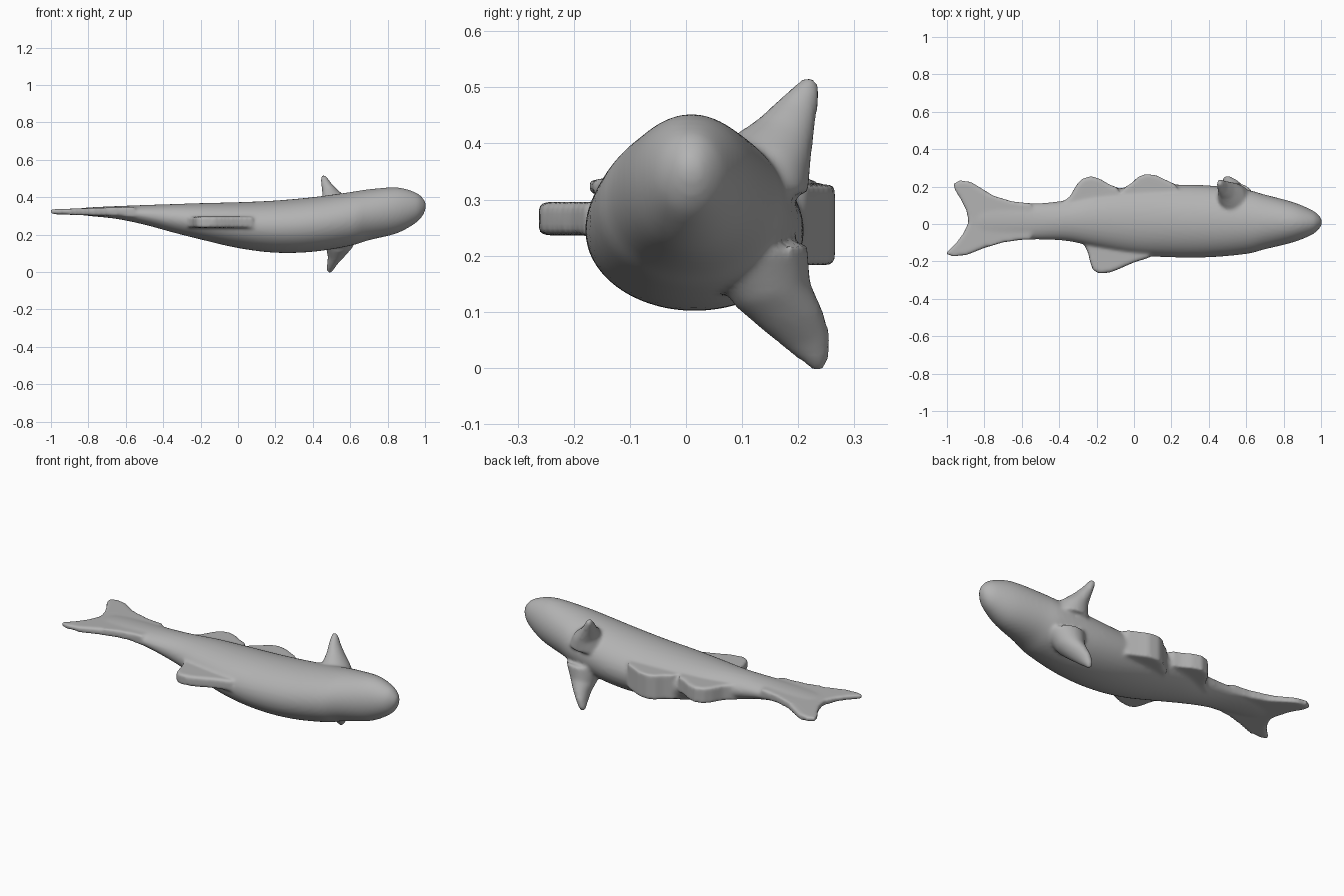
import bpy, bmesh, math
from mathutils import Vector

cube = bpy.data.objects.get("Cube")
if cube:
    bpy.data.objects.remove(cube, do_unlink=True)

grey = bpy.data.materials.new("soft grey")
grey.use_nodes = True
grey.diffuse_color = (0.45, 0.45, 0.45, 1)
grey.node_tree.nodes["Principled BSDF"].inputs["Base Color"].default_value = (0.45, 0.45, 0.45, 1)


def finish(bm, name):
    bmesh.ops.recalc_face_normals(bm, faces=bm.faces)
    mesh = bpy.data.meshes.new(name)
    bm.to_mesh(mesh)
    bm.free()
    ob = bpy.data.objects.new(name, mesh)
    bpy.context.collection.objects.link(ob)
    mesh.materials.append(grey)
    return ob


def refine(rows, steps=5):
    """Catmull-Rom interpolation of section rows."""
    rows = [Vector(r) for r in rows]
    out = []
    for i in range(len(rows) - 1):
        a, b, c, d = rows[max(i - 1, 0)], rows[i], rows[i + 1], rows[min(i + 2, len(rows) - 1)]
        for s in range(steps):
            t = s / steps
            out.append(0.5 * (2 * b + (c - a) * t + (2 * a - 5 * b + 4 * c - d) * t * t
                              + (3 * b - a - 3 * c + d) * t ** 3))
    return out + [rows[-1]]


def loft(name, sections, u, v, sides=32):
    """Skin ellipses given as (centre, radius along u, radius along v)."""
    bm = bmesh.new()
    u, v = Vector(u), Vector(v)
    rings = []
    for c, a, b in sections:
        rings.append([bm.verts.new(c + u * a * math.cos(k * math.tau / sides)
                                   + v * b * math.sin(k * math.tau / sides)) for k in range(sides)])
    for r, s in zip(rings, rings[1:]):
        for k in range(sides):
            n = (k + 1) % sides
            bm.faces.new((r[k], r[n], s[n], s[k]))
    bm.faces.new(rings[0])
    bm.faces.new(rings[-1])
    return finish(bm, name)


def fin_plate(name, outline, mid, half):
    """Plate from an x-y outline; mid(x) and half(x) give its height and half thickness."""
    bm = bmesh.new()
    top = [bm.verts.new((x, y, mid(x) + half(x))) for x, y in outline]
    low = [bm.verts.new((x, y, mid(x) - half(x))) for x, y in outline]
    n = len(outline)
    for k in range(n):
        j = (k + 1) % n
        bm.faces.new((top[k], top[j], low[j], low[k]))
    faces = [bm.faces.new(top), bm.faces.new(low)]
    bmesh.ops.triangulate(bm, faces=faces)
    return finish(bm, name)


# Body: x, y max, y min, z max, z min
profile = [
    (1.005, .02, .0, .365, .345), (.99, .045, -.025, .393, .305), (.95, .075, -.058, .425, .262),
    (.85, .117, -.098, .452, .207), (.7, .157, -.135, .442, .17), (.6, .183, -.16, .427, .14),
    (.4, .206, -.178, .4, .108), (.2, .21, -.178, .382, .103), (0, .2, -.165, .373, .128),
    (-.2, .17, -.125, .368, .174), (-.35, .13, -.092, .363, .212), (-.5, .112, -.083, .358, .253),
    (-.65, .115, -.083, .352, .284), (-.8, .1, -.07, .345, .3), (-.87, .05, -.03, .335, .31)]
# interpolate in pieces because vectors are limited to four components of geometry
ys = refine([(p[0], p[1], p[2]) for p in profile])
zs = refine([(p[0], p[3], p[4]) for p in profile])
body = loft("fish", [(Vector((a.x, (a.y + a.z) / 2, (b.y + b.z) / 2)), (a.y - a.z) / 2, (b.y - b.z) / 2)
                     for a, b in zip(ys, zs)], (0, 1, 0), (0, 0, 1), 48)

# Forked tail fin, thinning towards its tips
tail = fin_plate("tail_fin", [
    (-.55, .11), (-.65, .12), (-.75, .15), (-.81, .187), (-.87, .224), (-.93, .235), (-.965, .215),
    (-.96, .185), (-.925, .13), (-.895, .07), (-.885, .01), (-.91, -.045), (-.95, -.1), (-1.01, -.158),
    (-.97, -.173), (-.9, -.168), (-.8, -.128), (-.7, -.098), (-.6, -.084), (-.55, -.084)],
    lambda x: .322, lambda x: .013 + .03 * max(0, x + 1))

# Dorsal fin
dorsal = fin_plate("dorsal_fin", [
    (.1, -.1), (.08, -.18), (.0, -.205), (-.08, -.24), (-.13, -.26), (-.19, -.263), (-.22, -.245),
    (-.235, -.2), (-.245, -.155), (-.28, -.08)],
    lambda x: .266, lambda x: .03)

# Pelvic and anal fins on the belly side
pelvic = fin_plate("pelvic_fin", [
    (.25, .15), (.22, .212), (.17, .235), (.12, .26), (.06, .267), (.02, .25), (-.01, .22),
    (-.05, .195), (-.1, .12)],
    lambda x: .255, lambda x: .072)
anal = fin_plate("anal_fin", [
    (-.06, .12), (-.09, .195), (-.13, .21), (-.18, .24), (-.23, .256), (-.28, .24), (-.31, .205),
    (-.34, .15), (-.4, .1)],
    lambda x: .285, lambda x: .045)

# Pectoral fins, one on each flank
upper = loft("pectoral_upper", [
    (Vector((.53, .13, .33)), .10, .09), (Vector((.52, .15, .39)), .07, .075),
    (Vector((.495, .178, .43)), .045, .052), (Vector((.473, .2, .47)), .028, .036),
    (Vector((.461, .217, .5)), .02, .022), (Vector((.457, .222, .518)), .009, .012)],
    (1, 0, 0), (0, .97, -.25))
lower = loft("pectoral_lower", [
    (Vector((.55, .13, .2)), .1, .09), (Vector((.54, .155, .13)), .07, .07),
    (Vector((.525, .19, .085)), .045, .057), (Vector((.505, .218, .045)), .028, .042),
    (Vector((.492, .235, .012)), .019, .022), (Vector((.489, .238, -.006)), .009, .01)],
    (1, 0, 0), (0, .95, .3))

# Fuse everything into one soft skin
for ob in bpy.context.selected_objects:
    ob.select_set(False)
for ob in (body, tail, dorsal, pelvic, anal, upper, lower):
    ob.select_set(True)
bpy.context.view_layer.objects.active = body
bpy.ops.object.join()
skin = body.modifiers.new("skin", "REMESH")
skin.mode = "VOXEL"
skin.voxel_size = 0.009
skin.use_smooth_shade = True
soft = body.modifiers.new("soften", "SMOOTH")
soft.factor = 0.5
soft.iterations = 8
bpy.ops.object.shade_smooth()
